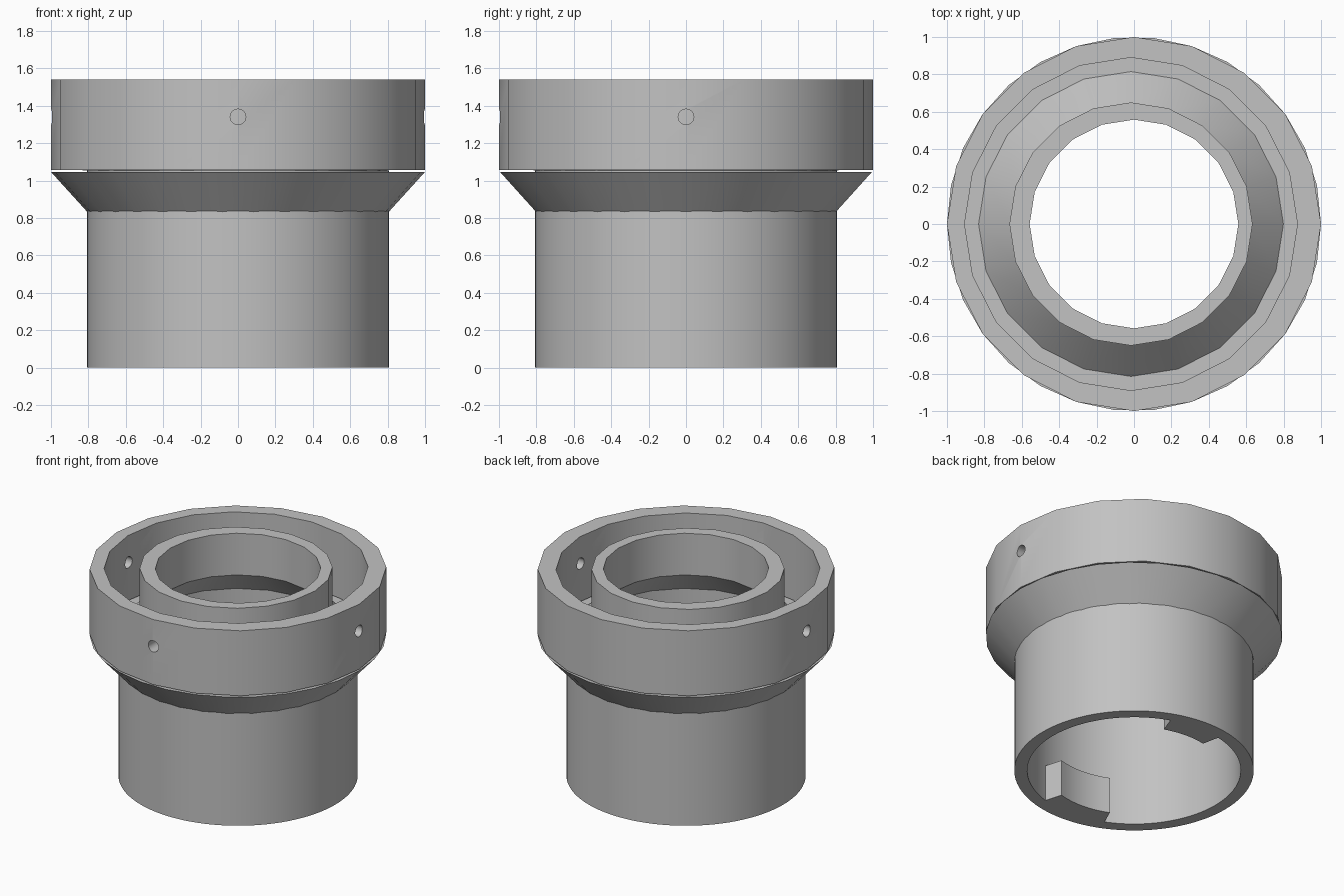
import bpy, bmesh, math

cube = bpy.data.objects.get("Cube")
if cube:
    bpy.data.objects.remove(cube, do_unlink=True)

grey = bpy.data.materials.new("plain_grey")
COLOUR = (0.54, 0.54, 0.54, 1)
grey.diffuse_color = COLOUR
grey.use_nodes = True
grey.node_tree.nodes["Principled BSDF"].inputs["Base Color"].default_value = COLOUR


def make_object(name, bm):
    bmesh.ops.recalc_face_normals(bm, faces=bm.faces)
    mesh = bpy.data.meshes.new(name)
    bm.to_mesh(mesh)
    bm.free()
    mesh.materials.append(grey)
    obj = bpy.data.objects.new(name, mesh)
    bpy.context.collection.objects.link(obj)
    return obj


def smooth(obj):
    bpy.ops.object.select_all(action="DESELECT")
    obj.select_set(True)
    bpy.context.view_layer.objects.active = obj
    bpy.ops.object.shade_smooth_by_angle(angle=math.radians(30))


def revolve(name, profile, sides):
    """Closed ring from a profile of (radius, z, x shift)."""
    bm = bmesh.new()
    loops = []
    for r, z, dx in profile:
        angles = [math.tau * i / sides for i in range(sides)]
        loops.append([bm.verts.new((dx + r * math.cos(a), r * math.sin(a), z)) for a in angles])
    for k, low in enumerate(loops):
        high = loops[(k + 1) % len(loops)]
        for i in range(sides):
            j = (i + 1) % sides
            bm.faces.new((low[i], low[j], high[j], high[i]))
    return make_object(name, bm)


def lug(name, centre, span, r_in, r_out, height, steps=8):
    """Curved block on the inner wall, flush with the base."""
    bm = bmesh.new()
    angles = [math.radians(centre + span * (i / steps - 0.5)) for i in range(steps + 1)]
    ring = [(r_in, a) for a in angles] + [(r_out, a) for a in reversed(angles)]
    base = bm.faces.new([bm.verts.new((r * math.cos(a), r * math.sin(a), 0)) for r, a in ring])
    top = bmesh.ops.extrude_face_region(bm, geom=[base], use_keep_orig=True)["geom"]
    for v in top:
        if isinstance(v, bmesh.types.BMVert):
            v.co.z = height
    return make_object(name, bm)


SHIFT = -0.016  # the bored shapes sit slightly off axis

# Main tube
smooth(revolve("lower_tube", [(0.807, 0, 0), (0.807, 1.054, 0), (0.72, 1.054, 0), (0.72, 0, 0)], 96))

# Sloped skirt around the tube
smooth(revolve("flared_skirt", [(0.795, 0.82, 0), (1, 1.046, 0), (0.795, 1.046, 0)], 30))

# Reducing cone and neck inside the collar
smooth(revolve("reducer_neck", [
    (0.815, 1.054, SHIFT), (0.65, 1.23, SHIFT), (0.65, 1.54, SHIFT),
    (0.558, 1.54, 0), (0.558, 1.23, 0), (0.72, 1.054, 0)], 20))

# Outer collar with three screw holes
collar = revolve("outer_collar", [
    (1, 1.056, 0), (1, 1.54, 0), (0.89, 1.54, SHIFT), (0.89, 1.056, SHIFT)], 20)
cutters = []
for angle in (0, 180, 270):
    a = math.radians(angle)
    bpy.ops.mesh.primitive_cylinder_add(
        vertices=20, radius=0.042, depth=0.4,
        location=(0.95 * math.cos(a), 0.95 * math.sin(a), 1.34),
        rotation=(0, math.pi / 2, a))
    cutter = bpy.context.object
    cutter.name = "screw_hole_cutter"
    cutter.hide_render = True
    cutters.append(cutter)
    mod = collar.modifiers.new("screw_hole", "BOOLEAN")
    mod.operation = "DIFFERENCE"
    mod.solver = "EXACT"
    mod.object = cutter
bpy.ops.object.select_all(action="DESELECT")
collar.select_set(True)
bpy.context.view_layer.objects.active = collar
for mod in list(collar.modifiers):
    bpy.ops.object.modifier_apply(modifier=mod.name)
for cutter in cutters:
    bpy.data.objects.remove(cutter, do_unlink=True)
smooth(collar)

# Two locking lugs inside the base
smooth(lug("front_lug", -94, 40, 0.59, 0.73, 0.27))
smooth(lug("back_lug", 86, 32, 0.59, 0.73, 0.27))
